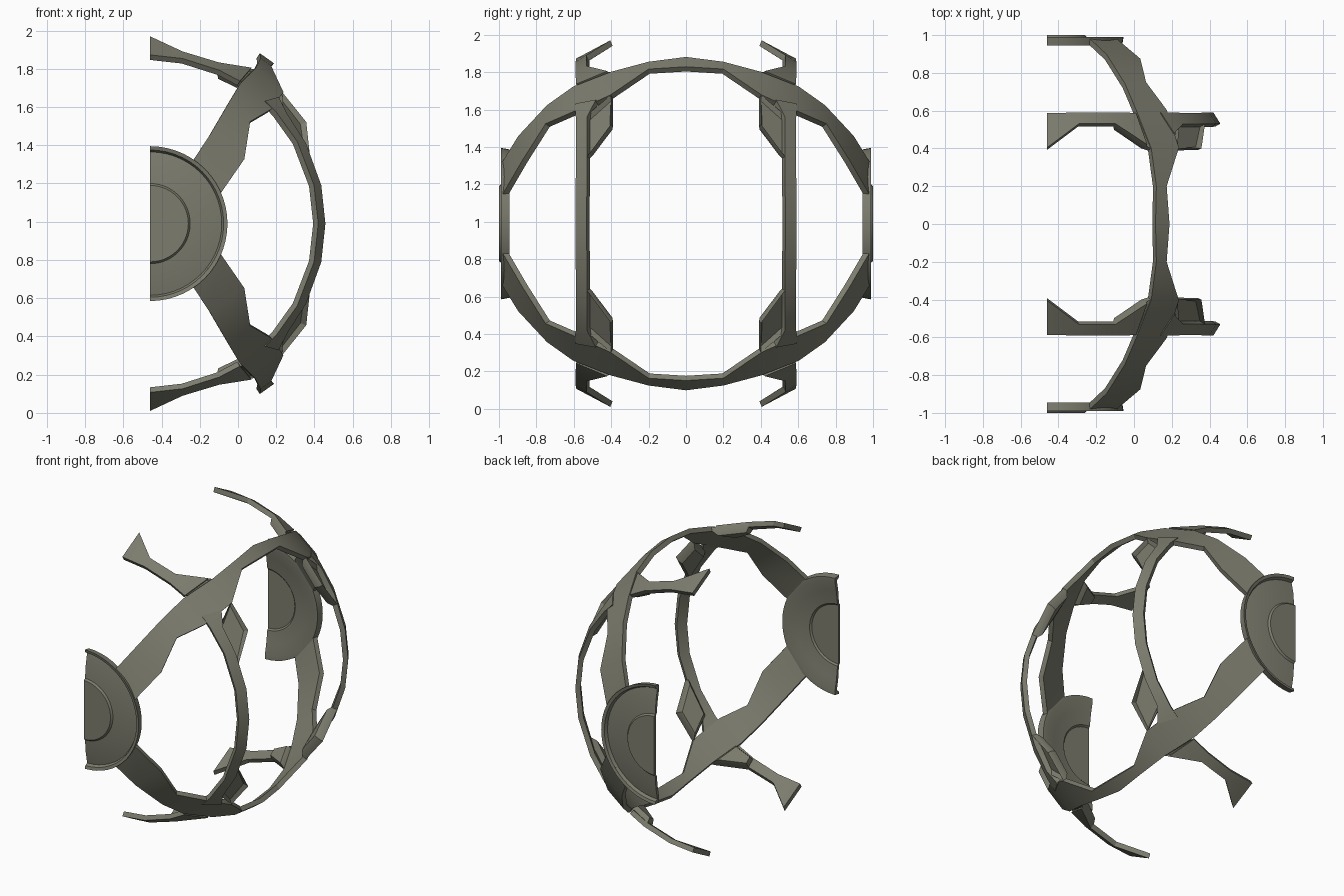
import bpy, bmesh, math
from mathutils import Vector

if "Cube" in bpy.data.objects:
    bpy.data.objects.remove(bpy.data.objects["Cube"])

CENTRE = (-0.46, 0.0, 0.99)   # centre of the sphere that the frame follows
R, THICK = 1.06, 0.032

metal = bpy.data.materials.new("olive grey metal")
metal.diffuse_color = (0.20, 0.20, 0.155, 1)
metal.use_nodes = True
metal.node_tree.nodes["Principled BSDF"].inputs["Base Color"].default_value = metal.diffuse_color


def finish(name, bm, axes):
    bmesh.ops.remove_doubles(bm, verts=bm.verts, dist=0.0005)
    bmesh.ops.recalc_face_normals(bm, faces=bm.faces)
    me = bpy.data.meshes.new(name)
    bm.to_mesh(me)
    bm.free()
    ob = bpy.data.objects.new(name, me)
    bpy.context.collection.objects.link(ob)
    ob.location = CENTRE
    me.materials.append(metal)
    m = ob.modifiers.new("mirror", 'MIRROR')
    m.use_axis = axes
    m.merge_threshold = 0.001
    bpy.ops.object.select_all(action='DESELECT')
    bpy.context.view_layer.objects.active = ob
    ob.select_set(True)
    bpy.ops.object.shade_smooth_by_angle(angle=math.radians(30))
    return ob


def on_sphere(p, r):
    return Vector(p).normalized() * r


def strip(name, pairs, cap_start=False):
    """Curved bar lying on the sphere, given as pairs of edge points."""
    bm = bmesh.new()
    rings = []
    for a, b in pairs:
        pts = [on_sphere(a, R), on_sphere(b, R),
               on_sphere(b, R - THICK), on_sphere(a, R - THICK)]
        rings.append([bm.verts.new(p) for p in pts])
    for p, q in zip(rings, rings[1:]):
        for i in range(4):
            j = (i + 1) % 4
            bm.faces.new((p[i], p[j], q[j], q[i]))
    bm.faces.new(rings[-1])
    if cap_start:
        bm.faces.new(rings[0])
    return finish(name, bm, (False, True, True))


def gusset(name, corners, border, depth):
    """Corner plate with a recessed pane outside and a tapered block inside."""
    bm = bmesh.new()
    c = sum((Vector(p) for p in corners), Vector()) / len(corners)
    top = [bm.verts.new(on_sphere(p, R - 0.006)) for p in corners]
    mid = [bm.verts.new(on_sphere(p, R - THICK)) for p in corners]
    low = [bm.verts.new(on_sphere(Vector(p).lerp(c, 0.2), R - 0.065)) for p in corners]
    n = len(corners)
    face = bm.faces.new(top)
    bm.faces.new(low)
    for a, b in ((top, mid), (mid, low)):
        for i in range(n):
            j = (i + 1) % n
            bm.faces.new((a[i], a[j], b[j], b[i]))
    bmesh.ops.recalc_face_normals(bm, faces=bm.faces)
    bmesh.ops.inset_individual(bm, faces=[face], thickness=border, depth=-depth)
    return finish(name, bm, (False, True, True))


# long band: top middle -> corner node -> side disc
strip("cross_band", [
    ((.57, 0, .885), (.645, 0, .835)),
    ((.578, .2, .865), (.632, .2, .825)),
    ((.55, .4, .81), (.69, .4, .68)),
    ((.47, .6, .73), (.63, .6, .595)),
    ((.41, .74, .63), (.52, .745, .53)),
    ((.31, .88, .46), (.49, .87, .335)),
    ((.225, .97, .33), (.36, .97, .15)),
])

# upright bars at the front
strip("upright_bar", [
    ((.875, .588, 0), (.915, .53, 0)),
    ((.855, .588, .2), (.895, .53, .2)),
    ((.77, .588, .43), (.815, .53, .42)),
    ((.66, .588, .58), (.72, .53, .57)),
    ((.60, .588, .64), (.67, .48, .66)),
])

# bars running back to the cut plane, flared at the end
strip("rear_bar", [
    ((0, .585, .88), (0, .405, .98)),
    ((.17, .588, .86), (.17, .53, .895)),
    ((.36, .588, .80), (.36, .53, .84)),
    ((.47, .588, .745), (.53, .42, .815)),
], cap_start=True)

# corner plates
gusset("upright_gusset", [(.69, .4, .69), (.815, .4, .53), (.838, .54, .345),
                          (.70, .54, .57)], 0.022, 0.025)
gusset("rear_gusset", [(.55, .4, .81), (.36, .53, .84), (.36, .58, .80),
                       (.49, .57, .74)], 0.02, 0.012)

# half discs on both sides, revolved about y
profile = [(0, 1), (.2, 1), (.21, .988), (.30, .98), (.375, .965), (.385, .985),
           (.405, .99), (.397, .945), (.37, .945), (.30, .96), (.21, .972),
           (.2, .982), (0, .982)]
bm = bmesh.new()
N = 28
rings = []
for k in range(N + 1):
    a = math.pi * (k / N - 0.5)
    rings.append([bm.verts.new((r * math.cos(a), y, r * math.sin(a))) for r, y in profile])
for p, q in zip(rings, rings[1:]):
    for i in range(len(profile) - 1):
        bm.faces.new((p[i], p[i + 1], q[i + 1], q[i]))
bm.faces.new(rings[0])
bm.faces.new(rings[-1])
bmesh.ops.remove_doubles(bm, verts=bm.verts, dist=0.0005)
finish("side_disc", bm, (False, True, False))
